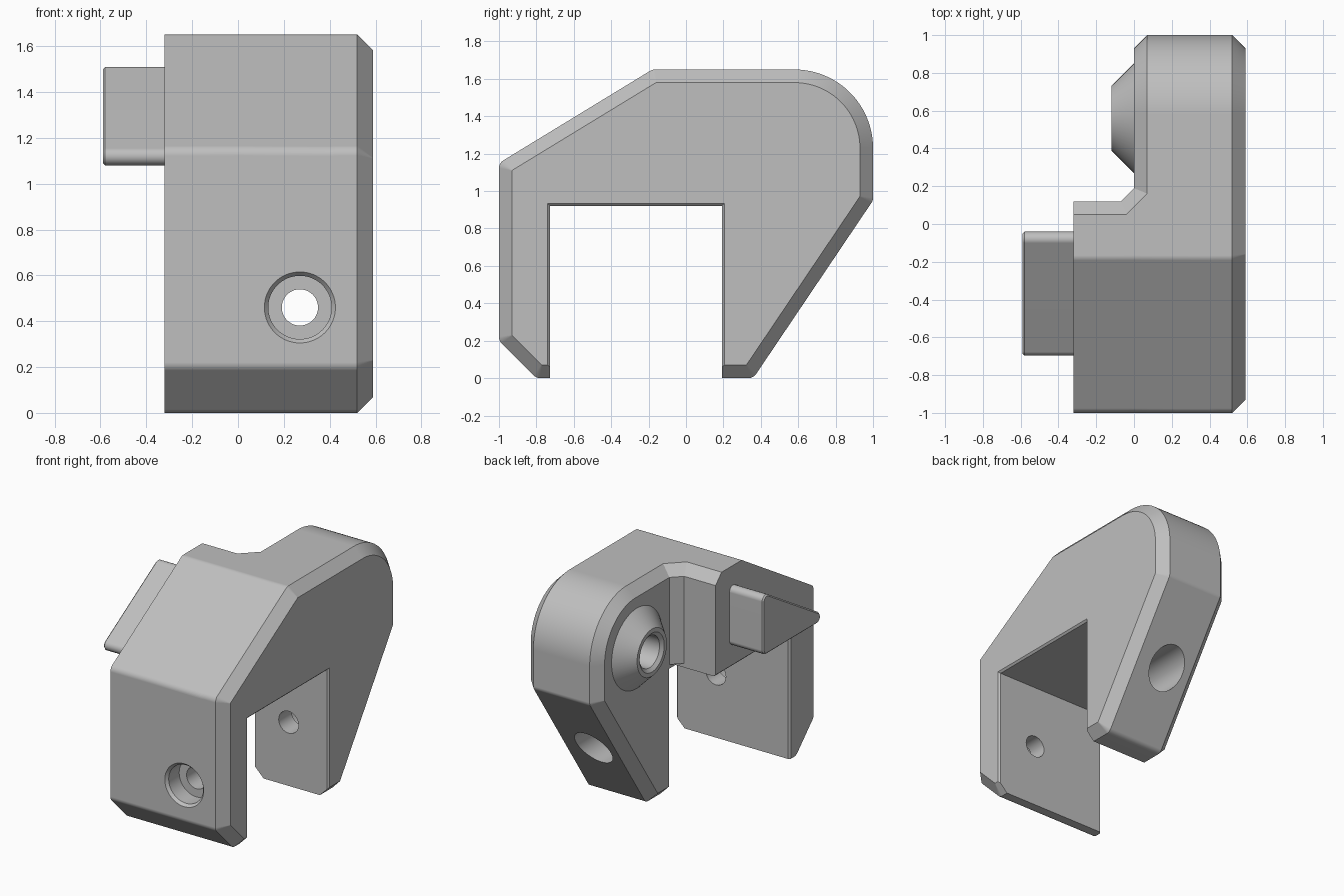
import bpy, bmesh, math
from mathutils import Vector

if "Cube" in bpy.data.objects:
    bpy.data.objects.remove(bpy.data.objects["Cube"], do_unlink=True)

grey = bpy.data.materials.new("light grey")
grey.use_nodes = True
grey.diffuse_color = (0.52, 0.52, 0.52, 1)
grey.node_tree.nodes["Principled BSDF"].inputs["Base Color"].default_value = grey.diffuse_color


def rounded(poly, radii, inset=0.0):
    """Counter-clockwise polygon, moved inwards and with rounded corners."""
    pts, n = [Vector(p) for p in poly], len(poly)
    out = []
    for i, p in enumerate(pts):
        a, b = (p - pts[i - 1]).normalized(), (pts[(i + 1) % n] - p).normalized()
        na, nb = Vector((-a.y, a.x)), Vector((-b.y, b.x))
        miter = (na + nb) / (1 + na.dot(nb))
        r = max(radii[i] - inset, 0.004)
        centre = p + miter * (inset + r)
        start = math.atan2(-na.y, -na.x)
        turn = math.atan2(a.x * b.y - a.y * b.x, a.dot(b))
        steps = 24 if radii[i] > 0.2 else 6
        for k in range(steps + 1):
            t = start + turn * k / steps
            out.append(centre + r * Vector((math.cos(t), math.sin(t))))
    return out


def loft(name, rings, cuts=()):
    """Closed solid through rings of points, trimmed by planes (point, normal)."""
    bm = bmesh.new()
    loops = [[bm.verts.new(p) for p in ring] for ring in rings]
    n = len(loops[0])
    for lo, hi in zip(loops, loops[1:]):
        for i in range(n):
            j = (i + 1) % n
            bm.faces.new((lo[i], lo[j], hi[j], hi[i]))
    bm.faces.new(loops[0])
    bm.faces.new(loops[-1])
    for point, normal in cuts:
        bmesh.ops.bisect_plane(bm, geom=bm.verts[:] + bm.edges[:] + bm.faces[:],
                               plane_co=point, plane_no=normal, clear_outer=True)
        bmesh.ops.holes_fill(bm, edges=bm.edges[:], sides=0)
    bmesh.ops.recalc_face_normals(bm, faces=bm.faces[:])
    mesh = bpy.data.meshes.new(name)
    bm.to_mesh(mesh)
    bm.free()
    mesh.materials.append(grey)
    obj = bpy.data.objects.new(name, mesh)
    bpy.context.collection.objects.link(obj)
    return obj


def prism(name, sections, cuts=()):
    """Loft of (y, z) outlines at given x."""
    return loft(name, [[(x, p[0], p[1]) for p in ring] for x, ring in sections], cuts)


def turned(name, axis, centre, profile):
    """Turned solid from (position, radius) pairs along the x or y axis."""
    rings = []
    for t, r in profile:
        circle = [(centre[0] + r * math.cos(k * math.tau / 64),
                   centre[1] + r * math.sin(k * math.tau / 64)) for k in range(64)]
        rings.append([(t, u, v) if axis == "x" else (u, t, v) for u, v in circle])
    return loft(name, rings)


def activate(obj):
    bpy.ops.object.select_all(action="DESELECT")
    obj.select_set(True)
    bpy.context.view_layer.objects.active = obj


def combine(target, tool, operation):
    activate(target)
    mod = target.modifiers.new(operation, "BOOLEAN")
    mod.operation, mod.solver, mod.object = operation, "EXACT", tool
    bpy.ops.object.modifier_apply(modifier=mod.name)
    bpy.data.objects.remove(tool, do_unlink=True)


def finish(obj):
    activate(obj)
    bpy.ops.object.shade_smooth_by_angle(angle=math.radians(25))
    mod = obj.modifiers.new("Even shading", "WEIGHTED_NORMAL")
    mod.keep_sharp = True


# Side outline shared by every piece of the body
outline = [(-0.8, 0), (0.36, 0), (1, 0.95), (1, 1.65), (-0.18, 1.65), (-1, 1.15), (-1, 0.2)]
radii = [0.05, 0.05, 0.05, 0.42, 0.05, 0.05, 0.05]
CH = 0.07
full, small = rounded(outline, radii), rounded(outline, radii, CH)

# Rear arm, chamfered on both sides
body = prism("bracket_body", [(0, small), (CH, full), (0.59 - CH, full), (0.59, small)])

# Wide front block with a chamfered back wall
front = prism("front_block", [(-0.32, full), (0.4, full)],
              [((0, 0.12, 0), (0, 1, 0)), ((0, 0.05, 1.65), (0, 1, 1))])
combine(body, front, "UNION")

# Diagonal facet between the back wall and the arm
s = math.sqrt(0.5)
facet = prism("corner_facet", [(-0.32, full), (0.45, full)],
              [((0, 0.19, 0), (-s, s, 0)), ((0, 0.091, 1.65), (-s, s, 1)),
               ((0, 0, 0.95), (0, 0, -1)), ((0, 0.4, 0), (0, 1, 0))])
combine(body, facet, "UNION")


# Notch between the legs, with a fine chamfer at each end
def notch_ring(g):
    return [(-0.727 - g, -0.1), (0.192 + g, -0.1), (0.192 + g, 0.921 + g), (-0.727 - g, 0.921 + g)]


E = 0.013
notch = prism("notch_cutter", [(-0.5, notch_ring(E)), (-0.32, notch_ring(E)), (-0.32 + E, notch_ring(0)),
                               (0.59 - E, notch_ring(0)), (0.59, notch_ring(E)), (0.8, notch_ring(E))])
combine(body, notch, "DIFFERENCE")

# Hollow conical boss on the arm
boss_centre = (0.56, 1.21)
boss = turned("boss", "x", boss_centre, [(0.1, 0.29), (0, 0.29), (-0.12, 0.17)])
combine(body, boss, "UNION")
bore = turned("boss_bore", "x", boss_centre, [(-0.2, 0.14), (-0.12, 0.14), (-0.1, 0.115), (0.4, 0.115)])
combine(body, bore, "DIFFERENCE")

# Stepped bolt hole through both legs
bolt = turned("bolt_hole", "y", (0.27, 0.46),
              [(-1.1, 0.155), (-1, 0.155), (-0.98, 0.138), (-0.86, 0.138), (-0.86, 0.079),
               (0.34, 0.079), (0.34, 0.138), (1.1, 0.138)])
combine(body, bolt, "DIFFERENCE")
finish(body)

# Triangular side lug with rounded corners
triangle = [(-0.8, 1.08), (-0.04, 1.08), (-0.04, 1.54)]
lug_radii = [0.04] * 3
lug = prism("side_lug", [(-0.59, rounded(triangle, lug_radii, 0.01)),
                         (-0.58, rounded(triangle, lug_radii)), (-0.31, rounded(triangle, lug_radii))])
finish(lug)
